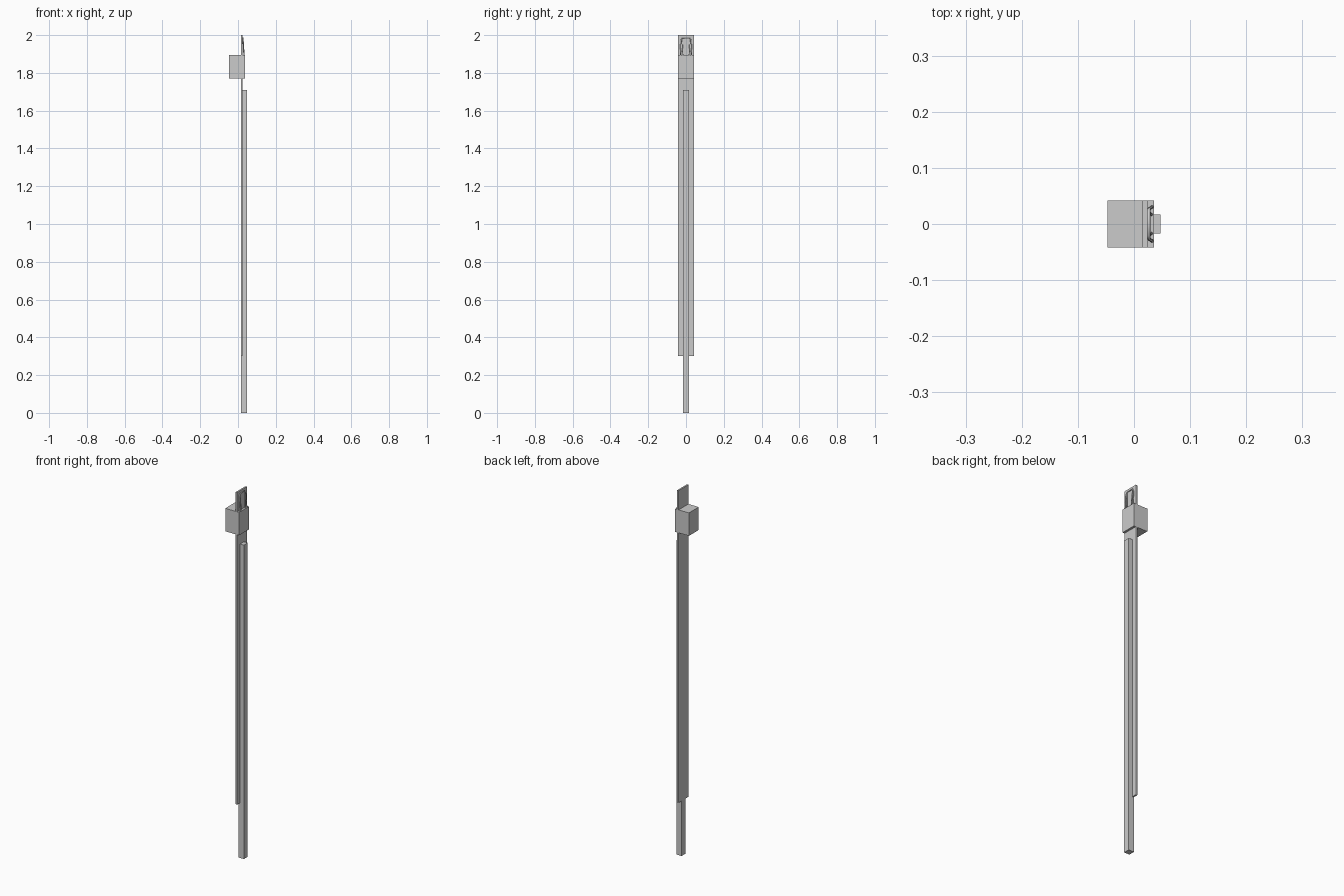
import bpy, bmesh
from mathutils import Vector

if "Cube" in bpy.data.objects:
    bpy.data.objects.remove(bpy.data.objects["Cube"])


def box(name, lo, hi):
    """Axis-aligned box between two corners."""
    lo, hi = Vector(lo), Vector(hi)
    bm = bmesh.new()
    bmesh.ops.create_cube(bm, size=1)
    for v in bm.verts:
        v.co = Vector([a * b for a, b in zip(v.co, hi - lo)]) + (lo + hi) / 2
    me = bpy.data.meshes.new(name)
    bm.to_mesh(me)
    bm.free()
    ob = bpy.data.objects.new(name, me)
    bpy.context.collection.objects.link(ob)
    return ob


def rod(name, points, radius):
    """Thin rod swept along a path of points."""
    cu = bpy.data.curves.new(name, 'CURVE')
    cu.dimensions = '3D'
    cu.bevel_depth = radius
    cu.bevel_resolution = 1
    cu.use_fill_caps = True
    sp = cu.splines.new('POLY')
    sp.points.add(len(points) - 1)
    for p, co in zip(sp.points, points):
        p.co = (*co, 1)
    ob = bpy.data.objects.new(name, cu)
    bpy.context.collection.objects.link(ob)
    return ob


# Square support post standing on the ground
box("post", (0.015, -0.0165, 0), (0.047, 0.0165, 1.71))

# Long flat backing plate
box("back_plate", (0.015, -0.042, 0.30), (0.024, 0.042, 2.0))

# Block that grips the plate near the top
box("slider_block", (-0.047, -0.042, 1.77), (0.036, 0.042, 1.895))

# Leaning wire handle in front of the plate: an arch with an inner leg per side
arch = [(0.033, -0.031, 1.88), (0.027, -0.027, 1.972), (0.026, -0.02, 1.985),
        (0.026, 0.02, 1.985), (0.027, 0.027, 1.972), (0.033, 0.031, 1.88)]
rod("handle_arch", arch, 0.003)
for side, s in (("left", -1), ("right", 1)):
    rod("handle_leg_" + side,
        [(0.032, s * 0.016, 1.88), (0.026, s * 0.021, 1.98)], 0.0025)
